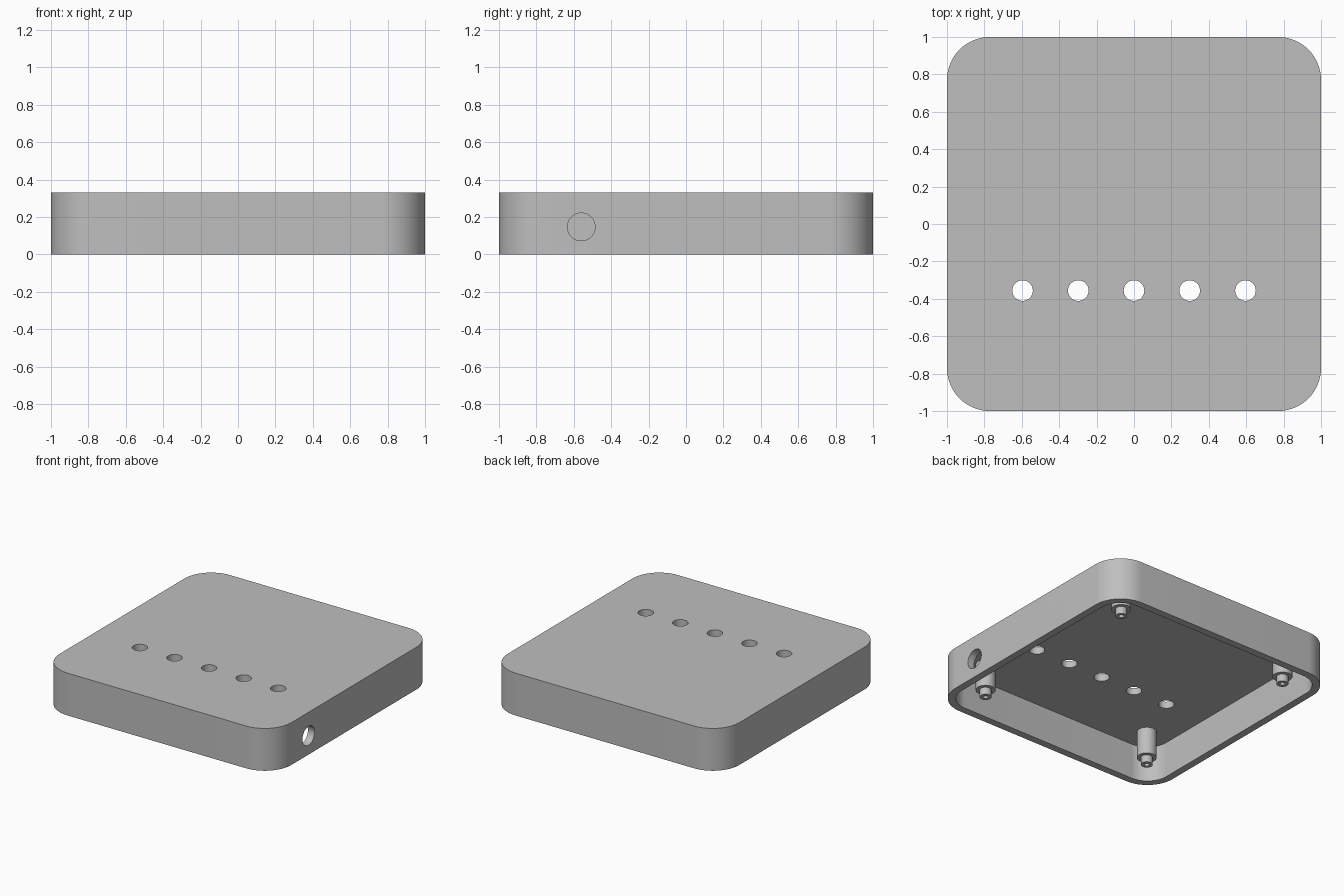
import bpy, bmesh, math
from mathutils import Matrix

if "Cube" in bpy.data.objects:
    bpy.data.objects.remove(bpy.data.objects["Cube"])

HEIGHT, WALL, RADIUS, CEILING = 0.33, 0.057, 0.23, 0.277

grey = bpy.data.materials.new("plain grey")
grey.diffuse_color = (0.52, 0.52, 0.52, 1)
grey.use_nodes = True
grey.node_tree.nodes["Principled BSDF"].inputs["Base Color"].default_value = grey.diffuse_color


def finish(name, bm):
    bmesh.ops.recalc_face_normals(bm, faces=bm.faces)
    mesh = bpy.data.meshes.new(name)
    bm.to_mesh(mesh)
    bm.free()
    mesh.materials.append(grey)
    obj = bpy.data.objects.new(name, mesh)
    bpy.context.collection.objects.link(obj)
    return obj


def activate(obj):
    bpy.ops.object.select_all(action='DESELECT')
    obj.select_set(True)
    bpy.context.view_layer.objects.active = obj


def smooth(obj):
    activate(obj)
    bpy.ops.object.shade_smooth_by_angle(angle=math.radians(30))


def rounded_loop(bm, inset, z, steps=16):
    """Ring of vertices around a rounded square."""
    c, r = 1 - RADIUS, RADIUS - inset
    verts = []
    for k, (sx, sy) in enumerate([(1, 1), (-1, 1), (-1, -1), (1, -1)]):
        for i in range(steps + 1):
            a = math.pi / 2 * (k + i / steps)
            verts.append(bm.verts.new((sx * c + r * math.cos(a), sy * c + r * math.sin(a), z)))
    return verts


def bridge(bm, a, b):
    n = len(a)
    for i in range(n):
        j = (i + 1) % n
        bm.faces.new((a[i], a[j], b[j], b[i]))


# Hollow case, open at the bottom
bm = bmesh.new()
rings = [rounded_loop(bm, 0, HEIGHT), rounded_loop(bm, 0, 0),
         rounded_loop(bm, WALL, 0), rounded_loop(bm, WALL, CEILING)]
for a, b in zip(rings, rings[1:]):
    bridge(bm, a, b)
bm.faces.new(rings[0])
bm.faces.new(rings[3])
case = finish("case_shell", bm)

# Cutter: five holes in the top and one cable hole in the right wall
bm = bmesh.new()
for i in range(-2, 3):
    bmesh.ops.create_cone(bm, cap_ends=True, segments=48, radius1=0.055, radius2=0.055,
                          depth=0.3, matrix=Matrix.Translation((0.298 * i, -0.356, HEIGHT)))
bmesh.ops.create_cone(bm, cap_ends=True, segments=48, radius1=0.074, radius2=0.074, depth=0.3,
                      matrix=Matrix.Translation((1, -0.56, 0.147)) @ Matrix.Rotation(math.pi / 2, 4, 'Y'))
cutter = finish("hole_cutter", bm)
cutter.hide_render = True

activate(case)
mod = case.modifiers.new("holes", 'BOOLEAN')
mod.operation, mod.solver, mod.object = 'DIFFERENCE', 'EXACT', cutter
bpy.ops.object.modifier_apply(modifier=mod.name)
bpy.data.objects.remove(cutter)
smooth(case)

# Four stepped screw posts with a bore, one per corner
profile = [(0, 0.2), (0.018, 0.2), (0.018, 0.012), (0.042, 0.012),
           (0.042, 0.068), (0.07, 0.068), (0.07, 0.29), (0, 0.29)]
for fb, sy in (("front", -1), ("back", 1)):
    for lr, sx in (("left", -1), ("right", 1)):
        bm = bmesh.new()
        verts = [bm.verts.new((r, 0, z)) for r, z in profile]
        edges = [bm.edges.new(p) for p in zip(verts, verts[1:])]
        bmesh.ops.spin(bm, geom=verts + edges, cent=(0, 0, 0), axis=(0, 0, 1),
                       angle=2 * math.pi, steps=40)
        bmesh.ops.remove_doubles(bm, verts=bm.verts, dist=1e-4)
        post = finish(f"screw_post_{fb}_{lr}", bm)
        post.location = (0.743 * sx, 0.745 * sy, 0)
        smooth(post)
